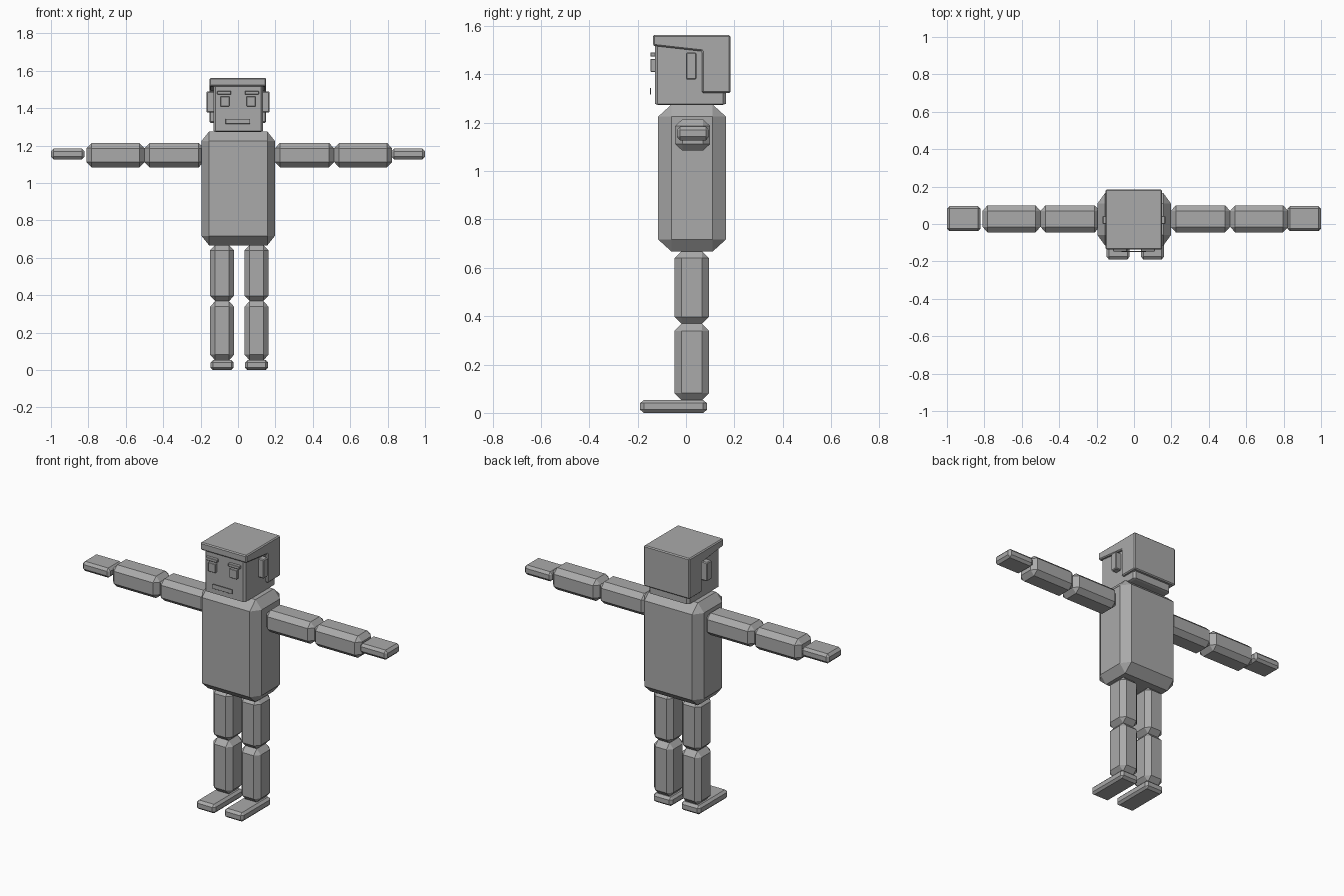
import bpy, bmesh, math
from itertools import product

if "Cube" in bpy.data.objects:
    bpy.data.objects.remove(bpy.data.objects["Cube"])

grey = bpy.data.materials.new("plain grey")
grey.diffuse_color = (0.4, 0.4, 0.4, 1)
grey.use_nodes = True
grey.node_tree.nodes["Principled BSDF"].inputs["Base Color"].default_value = grey.diffuse_color


def finish(name, bm):
    bmesh.ops.recalc_face_normals(bm, faces=bm.faces)
    me = bpy.data.meshes.new(name)
    bm.to_mesh(me)
    bm.free()
    me.materials.append(grey)
    ob = bpy.data.objects.new(name, me)
    bpy.context.collection.objects.link(ob)
    return ob


def box(name, x, y, z, bevel):
    """Box between (min, max) ranges, chamfered by a separate amount per axis."""
    ranges = (x, y, z)
    bm = bmesh.new()
    for signs in product((0, 1), repeat=3):
        for outer in range(3):
            co = []
            for a in range(3):
                inset = 0 if a == outer else bevel[a]
                co.append(ranges[a][1] - inset if signs[a] else ranges[a][0] + inset)
            bm.verts.new(co)
    bmesh.ops.convex_hull(bm, input=bm.verts)
    bmesh.ops.dissolve_limit(bm, angle_limit=math.radians(1),
                             verts=bm.verts, edges=bm.edges)
    return finish(name, bm)


# Torso
box("torso", (-0.195, 0.197), (-0.115, 0.165), (0.667, 1.275), (0.04, 0.055, 0.05))

# Limbs, mirrored about a plane slightly right of centre
MID = 0.007
for side, s in (("left", -1), ("right", 1)):
    def span(a, b):
        return tuple(sorted((MID + s * a, MID + s * b)))

    arm_y, arm_z = (-0.045, 0.1), (1.084, 1.214)
    arm_bevel = (0.027, 0.03, 0.028)
    box(side + "_upper_arm", span(0.19, 0.507), arm_y, arm_z, arm_bevel)
    box(side + "_forearm", span(0.507, 0.817), arm_y, arm_z, arm_bevel)
    hand_x = tuple(sorted((s * 0.82, s * 1.0)))
    box(side + "_hand", hand_x, (-0.038, 0.095), (1.127, 1.184), (0.014, 0.013, 0.015))

    leg_x, leg_y = span(0.028, 0.156), (-0.048, 0.095)
    box(side + "_thigh", leg_x, leg_y, (0.369, 0.668), (0.027, 0.029, 0.028))
    box(side + "_shin", leg_x, leg_y, (0.052, 0.369), (0.027, 0.029, 0.03))
    box(side + "_foot", span(0.03, 0.154), (-0.19, 0.087), (0, 0.053),
        (0.013, 0.016, 0.013))

    # Ear, eye and eyebrow
    ear_x = tuple(sorted((s * 0.125, s * 0.169)))
    box(side + "_ear", ear_x, (0, 0.043), (1.378, 1.49), (0.005, 0.004, 0.005))
    box(side + "_eye", tuple(sorted((s * 0.046, s * 0.094))), (-0.147, -0.125),
        (1.41, 1.463), (0.002, 0.002, 0.002))
    box(side + "_eyebrow", tuple(sorted((s * 0.037, s * 0.111))), (-0.147, -0.125),
        (1.473, 1.491), (0.002, 0.002, 0.002))

# Head and mouth plate
box("head", (-0.132, 0.134), (-0.129, 0.165), (1.274, 1.54), (0.012, 0.012, 0.004))
box("mouth", (-0.066, 0.065), (-0.149, -0.145), (1.316, 1.343), (0.001, 0.001, 0.001))

# Hair: side profile extruded across the head
profile = [(-0.137, 1.562), (-0.137, 1.518), (0.067, 1.495),
           (0.067, 1.322), (0.184, 1.322), (0.184, 1.562)]
bm = bmesh.new()
face = bm.faces.new([bm.verts.new((-0.152, y, z)) for y, z in profile])
ext = bmesh.ops.extrude_face_region(bm, geom=[face])
bmesh.ops.translate(bm, vec=(0.302, 0, 0),
                    verts=[v for v in ext["geom"] if isinstance(v, bmesh.types.BMVert)])
hair = finish("hair", bm)
mod = hair.modifiers.new("bevel", 'BEVEL')
mod.width = 0.006
mod.segments = 1
